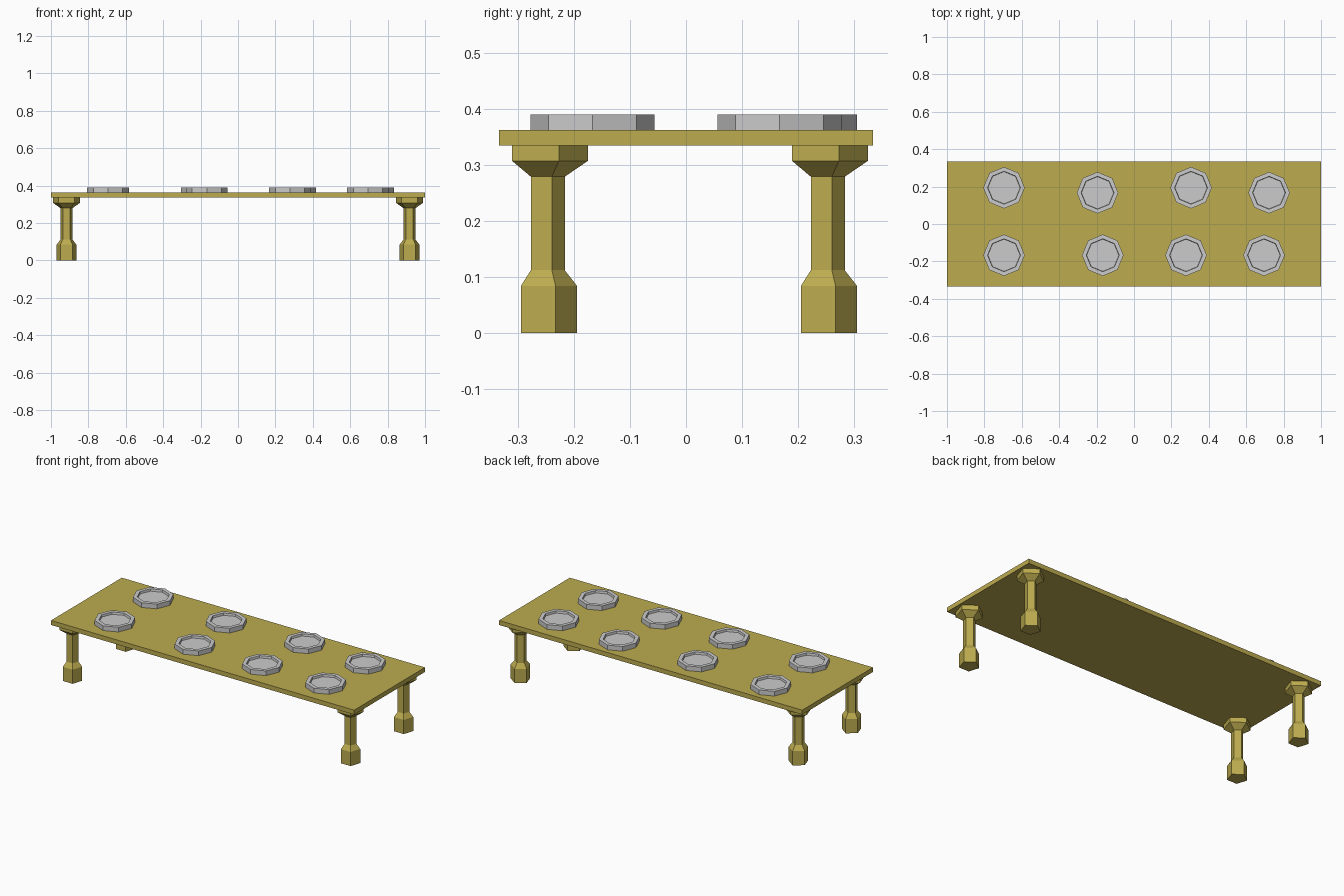
import bpy
import math

if "Cube" in bpy.data.objects:
    bpy.data.objects.remove(bpy.data.objects["Cube"])

wood = bpy.data.materials.new("olive_wood")
wood.diffuse_color = (0.505, 0.41, 0.078, 1)
wood.use_nodes = True
wood.node_tree.nodes["Principled BSDF"].inputs["Base Color"].default_value = wood.diffuse_color


def lathe(name, profile, sides, start, location, material=None):
    """Stack of regular polygons from (radius, z) rings, capped at both ends."""
    verts, faces = [], []
    for r, z in profile:
        for i in range(sides):
            a = start + math.tau * i / sides
            verts.append((r * math.cos(a), r * math.sin(a), z))
    for k in range(len(profile) - 1):
        for i in range(sides):
            j = (i + 1) % sides
            lo, hi = k * sides, (k + 1) * sides
            faces.append((lo + i, lo + j, hi + j, hi + i))
    faces.append(tuple(reversed(range(sides))))
    faces.append(tuple(range(len(verts) - sides, len(verts))))
    mesh = bpy.data.meshes.new(name)
    mesh.from_pydata(verts, [], faces)
    obj = bpy.data.objects.new(name, mesh)
    obj.location = location
    bpy.context.collection.objects.link(obj)
    if material:
        mesh.materials.append(material)
    return obj


# Table top
bpy.ops.mesh.primitive_cube_add(size=1, location=(0, 0, 0.3485))
top = bpy.context.object
top.name = "table_top"
top.scale = (2, 0.667, 0.027)
top.data.materials.append(wood)

# Five-sided legs: wide foot, thin shaft, flared cap (one corner points to +y)
leg_profile = [(0.0553, 0), (0.0553, 0.084), (0.0335, 0.112),
               (0.0335, 0.279), (0.0746, 0.307), (0.0746, 0.335)]
for side, x in (("left", -0.917), ("right", 0.917)):
    for end, y in (("front", -0.25), ("back", 0.25)):
        lathe(f"{end}_{side}_leg", leg_profile, 5, math.pi / 2, (x, y, 0), wood)

# Eight-sided plates with a shallow recess
plate_profile = [(0.111, 0), (0.111, 0.028), (0.088, 0.028), (0.086, 0.015)]
plate_spots = [(-0.695, -0.167), (-0.167, -0.167), (0.278, -0.167), (0.695, -0.167),
               (-0.695, 0.194), (-0.195, 0.167), (0.305, 0.194), (0.722, 0.167)]
for n, (x, y) in enumerate(plate_spots, 1):
    lathe(f"plate_{n}", plate_profile, 8, 0, (x, y, 0.362))
